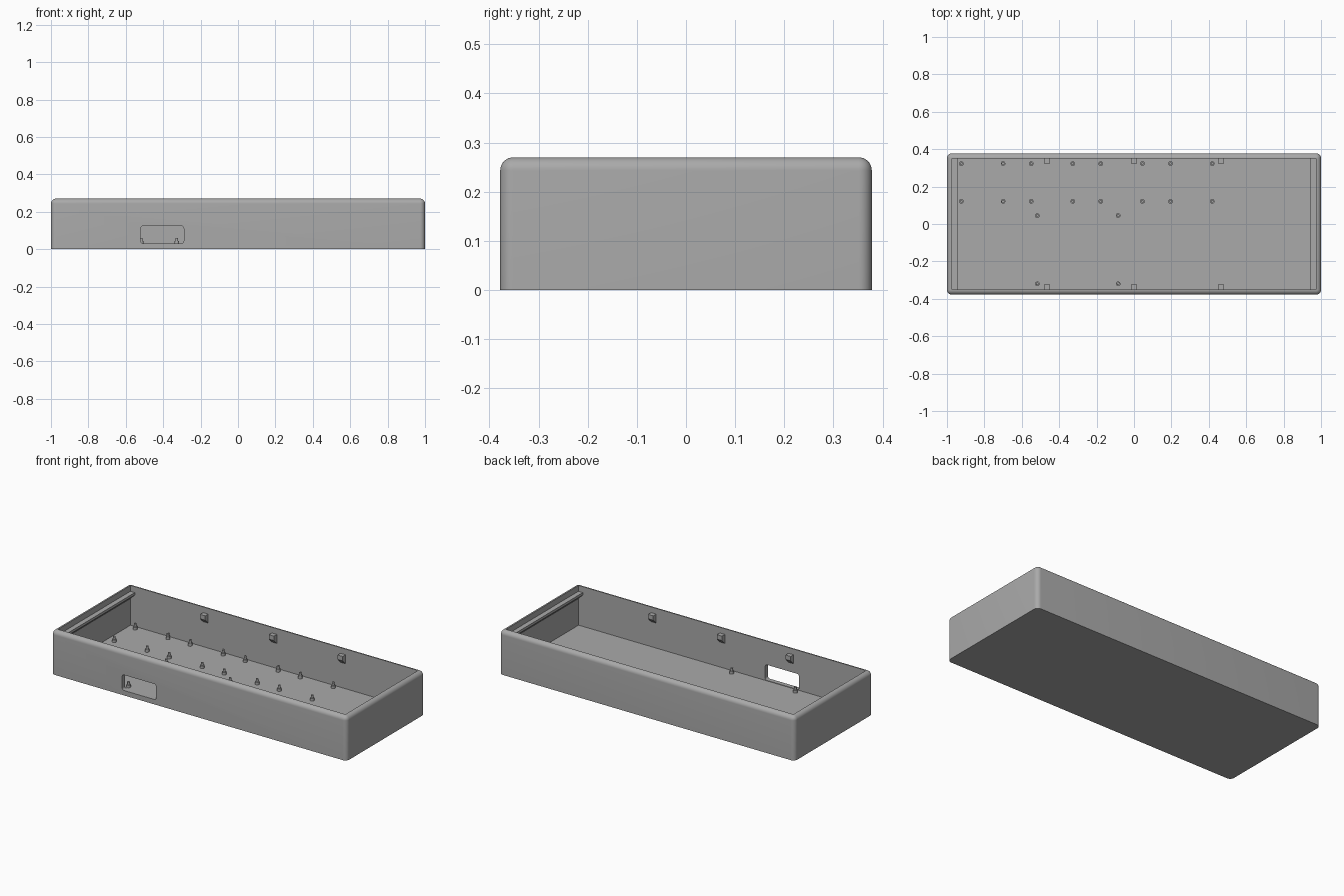
import bpy, bmesh, math
from mathutils import Matrix, Vector

if "Cube" in bpy.data.objects:
    bpy.data.objects.remove(bpy.data.objects["Cube"])

W, D, H = 1.0, 0.378, 0.27      # half width, half depth, height
WALL, FLOOR = 0.027, 0.027
IX, IY = W - WALL, D - WALL     # inner wall planes

grey = bpy.data.materials.new("plain grey")
grey.diffuse_color = (0.4, 0.4, 0.4, 1)
grey.use_nodes = True
grey.node_tree.nodes["Principled BSDF"].inputs["Base Color"].default_value = grey.diffuse_color


def finish(name, bm, smooth=False):
    bmesh.ops.recalc_face_normals(bm, faces=bm.faces)
    me = bpy.data.meshes.new(name)
    bm.to_mesh(me)
    bm.free()
    me.materials.append(grey)
    ob = bpy.data.objects.new(name, me)
    bpy.context.collection.objects.link(ob)
    if smooth:
        shade(ob)
    return ob


def shade(ob):
    bpy.ops.object.select_all(action='DESELECT')
    ob.select_set(True)
    bpy.context.view_layer.objects.active = ob
    bpy.ops.object.shade_smooth_by_angle(angle=math.radians(30))


def block(name, lo, hi, radius=0, edge_rule=None):
    """Box between two corners, with the edges picked by edge_rule rounded."""
    lo, hi = Vector(lo), Vector(hi)
    bm = bmesh.new()
    bmesh.ops.create_cube(bm, size=1, matrix=Matrix.Translation((lo + hi) / 2)
                          @ Matrix.Diagonal((*(hi - lo), 1)))
    if radius:
        edges = [e for e in bm.edges if edge_rule(*(v.co for v in e.verts))]
        bmesh.ops.bevel(bm, geom=edges, offset=radius, segments=8,
                        profile=0.5, affect='EDGES', clamp_overlap=True)
    return finish(name, bm)


def cut(ob, cutter):
    mod = ob.modifiers.new("cut", 'BOOLEAN')
    mod.operation, mod.solver, mod.object = 'DIFFERENCE', 'EXACT', cutter
    bpy.context.view_layer.objects.active = ob
    bpy.ops.object.modifier_apply(modifier=mod.name)
    bpy.data.objects.remove(cutter)


def ledge(name, profile, length, place):
    """Extrude an (out from wall, height) profile along the wall."""
    bm = bmesh.new()
    face = bm.faces.new([bm.verts.new((-length / 2, p, z)) for p, z in profile])
    ext = bmesh.ops.extrude_face_region(bm, geom=[face])
    bmesh.ops.translate(bm, vec=(length, 0, 0),
                        verts=[v for v in ext["geom"] if isinstance(v, bmesh.types.BMVert)])
    bm.transform(place)
    return finish(name, bm)


# open tray: rounded upright corners and rim, square bottom
tray = block("tray", (-W, -D, 0), (W, D, H), 0.0265,
             lambda a, b: max(a.z, b.z) > H - 0.01)
bpy.data.objects.remove(tray)
tray = block("tray", (-W, -D, 0), (W, D, H), 0.0265,
             lambda a, b: a.z > 0.01 or b.z > 0.01)
cut(tray, block("cavity", (-IX, -IY, FLOOR), (IX, IY, H + 0.1)))

# rounded connector window in the front wall
cut(tray, block("window", (-0.52, -D - 0.05, 0.03), (-0.29, -IY + 0.02, 0.125), 0.014,
                lambda a, b: abs(a.y - b.y) > 0.01))
shade(tray)

# lid rails on the end walls, clips on the long walls
rail = [(-0.005, 0.235), (0.03, 0.235), (0.03, 0.22), (-0.005, 0.185)]
clip = [(-0.005, 0.235), (0.028, 0.235), (0.028, 0.208), (-0.005, 0.175)]
for side, turn in (("left", -math.pi / 2), ("right", math.pi / 2)):
    ledge(side + "_rail", rail, 2 * IY - 0.004,
          Matrix.Rotation(turn, 4, 'Z') @ Matrix.Translation((0, -IX, 0)))
for side, turn in (("front", 0), ("back", math.pi)):
    for i, x in enumerate((-0.465, 0, 0.465)):
        ledge(f"{side}_clip_{i + 1}", clip, 0.034,
              Matrix.Translation((x, 0, 0)) @ Matrix.Rotation(turn, 4, 'Z')
              @ Matrix.Translation((0, -IY, 0)))

# stepped mounting pins on the floor
spots = [(x, y) for y in (0.323, 0.121)
         for x in (-0.923, -0.7, -0.55, -0.327, -0.178, 0.045, 0.195, 0.418)]
spots += [(x, y) for y in (0.045, -0.32) for x in (-0.517, -0.085)]
outline = [(0.0125, FLOOR - 0.003), (0.0125, 0.043), (0.0075, 0.043), (0.0075, 0.06)]
for i, (x, y) in enumerate(spots):
    bm = bmesh.new()
    rings = [[bm.verts.new((x + r * math.cos(a * math.pi / 8), y + r * math.sin(a * math.pi / 8), z))
              for a in range(16)] for r, z in outline]
    for low, top in zip(rings, rings[1:]):
        for k in range(16):
            j = (k + 1) % 16
            bm.faces.new((low[k], low[j], top[j], top[k]))
    bm.faces.new(rings[0])
    bm.faces.new(rings[-1])
    finish(f"mounting_pin_{i + 1}", bm, True)
